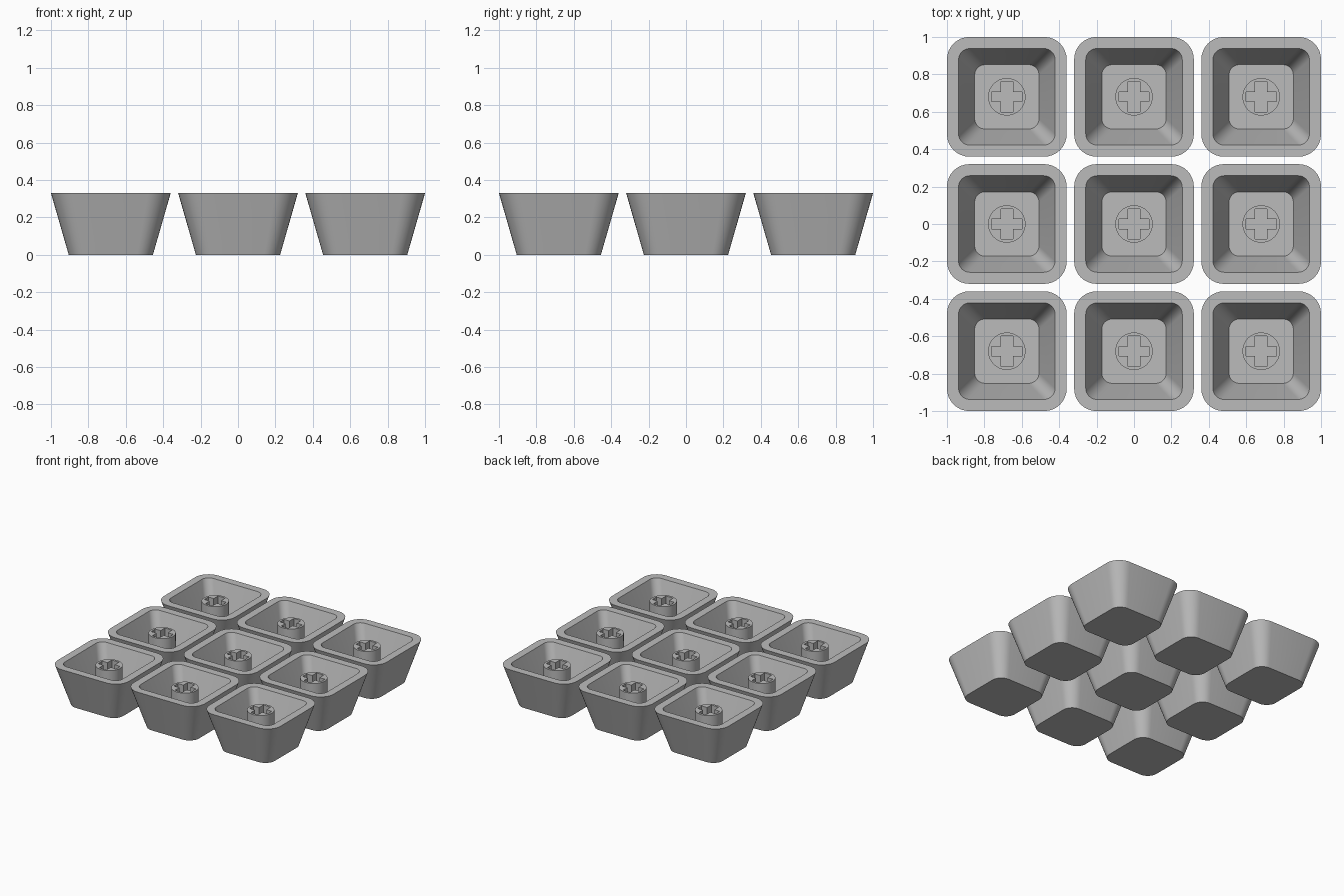
import bpy, bmesh, math

cube = bpy.data.objects.get("Cube")
if cube:
    bpy.data.objects.remove(cube, do_unlink=True)

PITCH = 0.68          # spacing of the grid of caps
HEIGHT = 0.33
FLOOR = 0.06          # height of the inside floor
STEM_TOP = 0.3

grey = bpy.data.materials.new("plain grey")
grey.use_nodes = True
colour = (0.5, 0.5, 0.5, 1)
grey.diffuse_color = colour
grey.node_tree.nodes["Principled BSDF"].inputs["Base Color"].default_value = colour


def rounded_square(half, radius, steps=8):
    """Outline of a square with rounded corners, counter-clockwise."""
    points = []
    for corner in range(4):
        middle = math.radians(45 + 90 * corner)
        cx = math.copysign(half - radius, math.cos(middle))
        cy = math.copysign(half - radius, math.sin(middle))
        for i in range(steps + 1):
            a = math.radians(90 * (corner + i / steps))
            points.append((cx + radius * math.cos(a), cy + radius * math.sin(a)))
    return points


def add_loop(bm, outline, z):
    return [bm.verts.new((x, y, z)) for x, y in outline]


def bridge(bm, a, b):
    for i in range(len(a)):
        j = (i + 1) % len(a)
        bm.faces.new((a[i], a[j], b[j], b[i]))


def finish(bm, name):
    mesh = bpy.data.meshes.new(name)
    bm.to_mesh(mesh)
    bm.free()
    mesh.materials.append(grey)
    return mesh


def cap_mesh():
    """Hollow tapered cap, open upwards."""
    bm = bmesh.new()
    sections = [(0.225, 0.085, 0), (0.32, 0.12, HEIGHT),
                (0.258, 0.06, HEIGHT), (0.172, 0.055, FLOOR)]
    loops = [add_loop(bm, rounded_square(h, r), z) for h, r, z in sections]
    for a, b in zip(loops, loops[1:]):
        bridge(bm, a, b)
    bm.faces.new(list(reversed(loops[0])))
    bm.faces.new(loops[-1])
    bmesh.ops.recalc_face_normals(bm, faces=bm.faces[:])
    return finish(bm, "keycap")


def stem_mesh():
    """Round post with a cross-shaped socket."""
    bm = bmesh.new()
    circle = [(0.1 * math.cos(math.tau * i / 48), 0.1 * math.sin(math.tau * i / 48))
              for i in range(48)]
    arm, w, h = 0.081, 0.032, 0.026
    cross = [(arm, -h), (arm, h), (w, h), (w, arm), (-w, arm), (-w, h),
             (-arm, h), (-arm, -h), (-w, -h), (-w, -arm), (w, -arm), (w, -h)]
    tops = []
    for outline in (circle, cross):
        low, top = add_loop(bm, outline, FLOOR), add_loop(bm, outline, STEM_TOP)
        if outline is cross:
            low, top = low[::-1], top[::-1]
        bridge(bm, low, top)
        tops += [bm.edges.get((top[i - 1], top[i])) for i in range(len(top))]
    bmesh.ops.triangle_fill(bm, use_beauty=True, edges=tops, normal=(0, 0, 1))
    bmesh.ops.recalc_face_normals(bm, faces=bm.faces[:])
    # Keep the ring on top facing up, and the walls consistent with it
    ring = [f for f in bm.faces if abs(f.normal.z) > 0.9]
    if ring and ring[0].normal.z < 0:
        bmesh.ops.reverse_faces(bm, faces=bm.faces[:])
    return finish(bm, "stem")


# Three by three grid sharing the two meshes
meshes = {"keycap": cap_mesh(), "stem": stem_mesh()}
for name, mesh in meshes.items():
    for row in range(3):
        for col in range(3):
            part = bpy.data.objects.new(f"{name}_{row + 1}_{col + 1}", mesh)
            part.location = ((col - 1) * PITCH, (row - 1) * PITCH, 0)
            bpy.context.collection.objects.link(part)
            if row == col == 0:
                bpy.ops.object.select_all(action="DESELECT")
                part.select_set(True)
                bpy.context.view_layer.objects.active = part
                bpy.ops.object.shade_smooth_by_angle(angle=math.radians(30))
